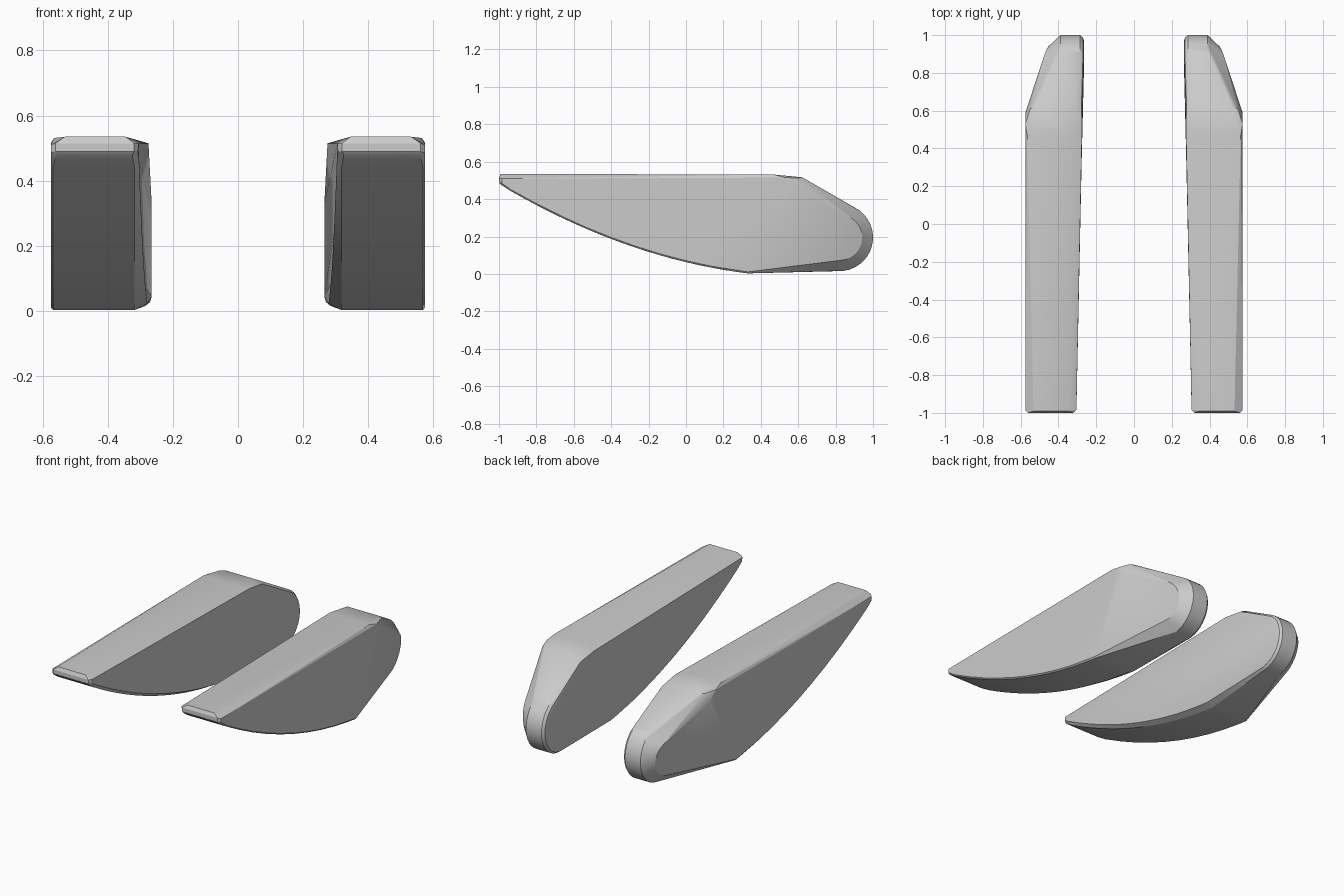
import bpy, bmesh
from math import cos, sin, radians

if "Cube" in bpy.data.objects:
    bpy.data.objects.remove(bpy.data.objects["Cube"])


def inner_x(y):
    # the inner wall leans gently towards the centre at the back
    return 0.305 - 0.02 * (y + 1)


def taper_x(y, z):
    # plane of the outer wall behind the slanted crease
    return 0.575 - 0.247 * max(0, y - 0.33 - 0.54 * z)


pts = []

# curved underside with small edge chamfers
N = 20
for i in range(N):
    u = i / N
    y, z = 0.33 - 1.33 * u, 0.003 + 0.164 * u + 0.313 * u * u
    pts += [(0.318, y, z), (0.568, y, z),
            (inner_x(y), y, z + 0.02), (0.575, y, z + 0.008)]

# blunt front tip
pts += [(0.325, -0.99, 0.477), (0.56, -0.99, 0.477),
        (0.308, -0.985, 0.49), (0.575, -0.985, 0.485),
        (0.32, -1, 0.49), (0.56, -1, 0.49),
        (0.32, -1, 0.515), (0.56, -1, 0.515),
        (0.305, -0.985, 0.515), (0.575, -0.985, 0.51),
        (0.345, -0.99, 0.535), (0.532, -0.99, 0.535)]

# flat top and the shoulder where it slopes down
pts += [(0.335, 0.47, 0.531), (0.565, 0.47, 0.531),
        (inner_x(0.5), 0.5, 0.515), (0.575, 0.53, 0.515),
        (0.575, 0.59, 0.46), (0.55, 0.61, 0.513),
        (0.31, 0.62, 0.517), (0.52, 0.62, 0.517),
        (0.278, 0.63, 0.495)]

# rounded back end: rims of the inner bevel, band and outer bevel
cy, cz = 0.82, 0.195
for i in range(17):
    a = radians(-92 + 154 * i / 16)
    for r, x in ((0.15, 0.265), (0.168, 0.27), (0.18, 0.285), (0.18, 0.39), (0.122, None)):
        y, z = cy + r * cos(a), cz + r * sin(a)
        pts.append((taper_x(y, z) if x is None else x, y, z))

# wrap the sections into one solid pod
bm = bmesh.new()
for p in pts:
    bm.verts.new(p)
res = bmesh.ops.convex_hull(bm, input=bm.verts[:])
loose = [v for v in bm.verts if not v.link_faces]
bmesh.ops.delete(bm, geom=loose, context='VERTS')
bmesh.ops.dissolve_limit(bm, angle_limit=radians(1.5),
                         verts=bm.verts[:], edges=bm.edges[:])
bmesh.ops.recalc_face_normals(bm, faces=bm.faces[:])
mesh = bpy.data.meshes.new("side_pods")
bm.to_mesh(mesh)
bm.free()
pods = bpy.data.objects.new("side_pods", mesh)
bpy.context.collection.objects.link(pods)

bpy.context.view_layer.objects.active = pods
pods.select_set(True)
bpy.ops.object.shade_smooth_by_angle(angle=radians(25))

# matching pod on the other side
mirror = pods.modifiers.new("mirror", 'MIRROR')
mirror.use_axis = (True, False, False)
